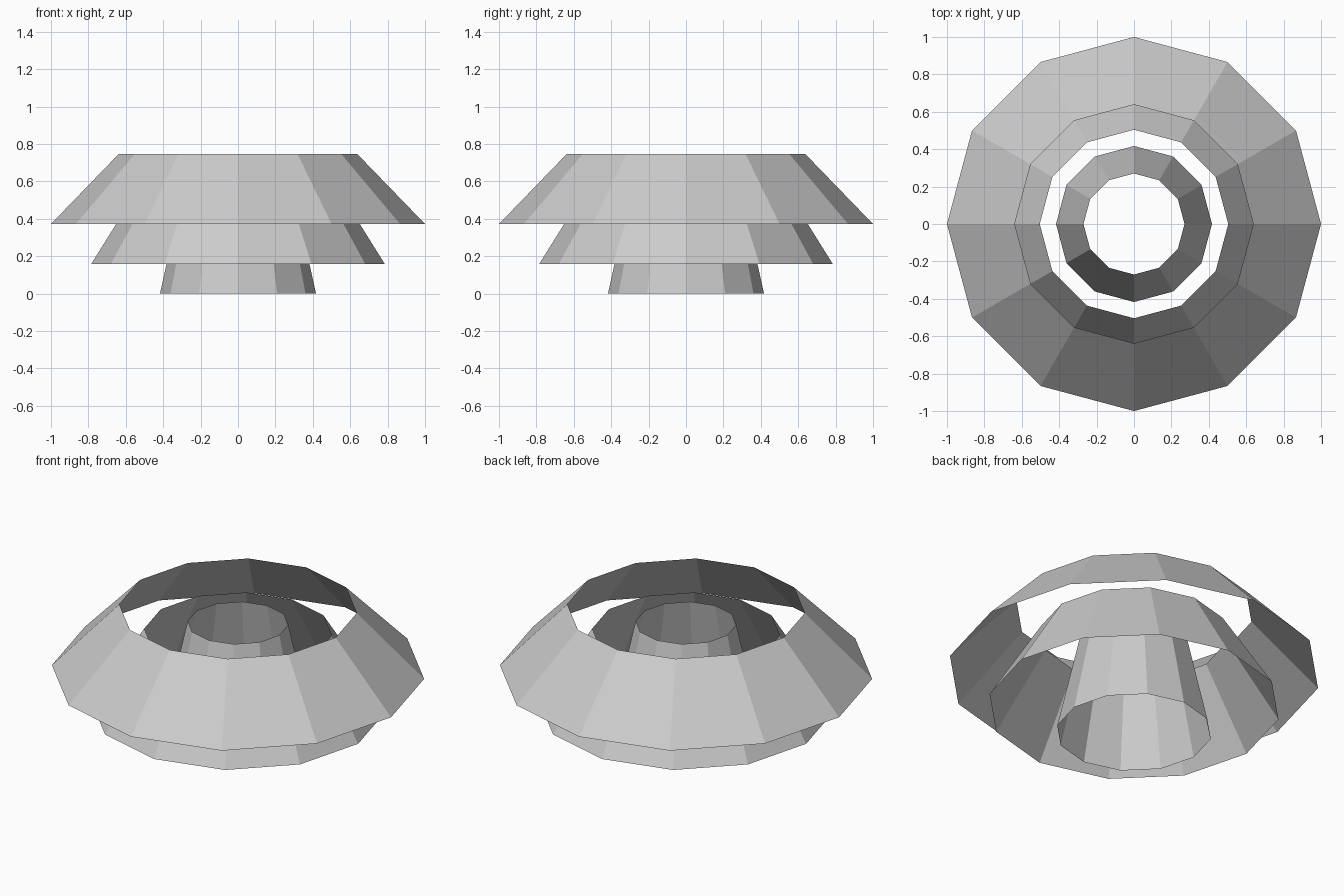
import bpy, bmesh
from mathutils import Matrix

if "Cube" in bpy.data.objects:
    bpy.data.objects.remove(bpy.data.objects["Cube"])

SIDES = 12


def open_ring(name, r_bottom, r_top, z_bottom, z_top):
    """Flat-shaded, open-ended tapered band."""
    bm = bmesh.new()
    bmesh.ops.create_cone(
        bm, cap_ends=False, segments=SIDES,
        radius1=r_bottom, radius2=r_top, depth=z_top - z_bottom,
        matrix=Matrix.Translation((0, 0, (z_bottom + z_top) / 2)))
    mesh = bpy.data.meshes.new(name)
    bm.to_mesh(mesh)
    bm.free()
    obj = bpy.data.objects.new(name, mesh)
    bpy.context.collection.objects.link(obj)
    return obj


# Three nested tapered bands
open_ring("inner_band", 0.417, 0.27, 0.0, 0.662)
open_ring("middle_band", 0.785, 0.504, 0.158, 0.608)
open_ring("outer_band", 1.0, 0.638, 0.372, 0.746)
